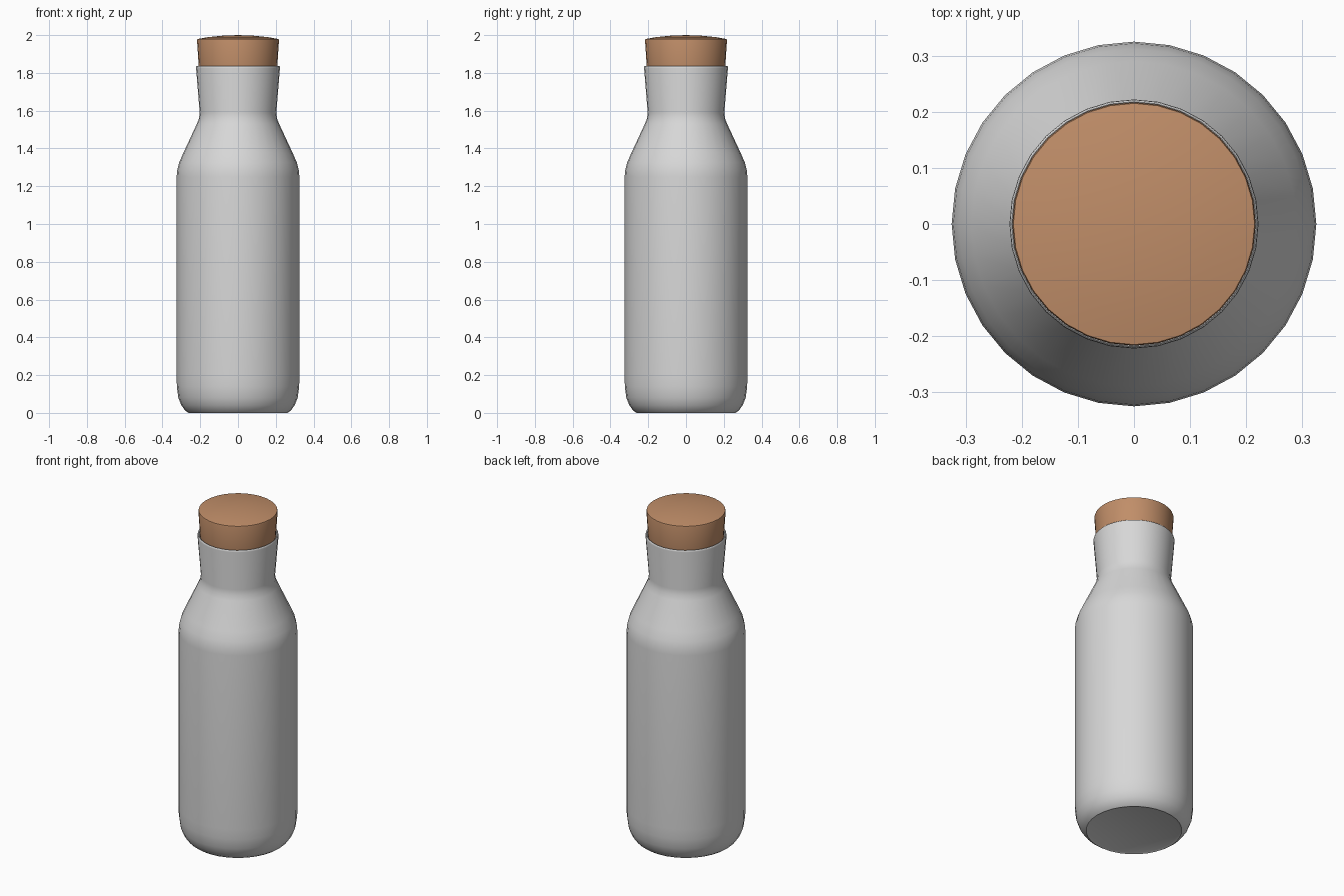
import bpy, bmesh, math

if "Cube" in bpy.data.objects:
    bpy.data.objects.remove(bpy.data.objects["Cube"])

SIDES = 32


def material(name, rgb):
    m = bpy.data.materials.new(name)
    m.diffuse_color = (*rgb, 1)
    m.use_nodes = True
    m.node_tree.nodes["Principled BSDF"].inputs["Base Color"].default_value = m.diffuse_color
    return m


def lathe(name, profile, mat, angle):
    """Revolve (radius, height) points about z; radius 0 makes a pole."""
    bm = bmesh.new()
    rings = []
    for r, z in profile:
        n = 1 if r == 0 else SIDES
        rings.append([bm.verts.new((r * math.cos(2 * math.pi * i / SIDES),
                                    r * math.sin(2 * math.pi * i / SIDES), z))
                      for i in range(n)])
    for a, b in zip(rings, rings[1:]):
        for i in range(SIDES):
            j = (i + 1) % SIDES
            loop = [a[i % len(a)], a[j % len(a)], b[j % len(b)], b[i % len(b)]]
            bm.faces.new(list(dict.fromkeys(loop)))
    bmesh.ops.recalc_face_normals(bm, faces=bm.faces)
    me = bpy.data.meshes.new(name)
    bm.to_mesh(me)
    bm.free()
    me.materials.append(mat)
    ob = bpy.data.objects.new(name, me)
    bpy.context.collection.objects.link(ob)
    bpy.ops.object.select_all(action='DESELECT')
    ob.select_set(True)
    bpy.context.view_layer.objects.active = ob
    bpy.ops.object.shade_smooth_by_angle(angle=math.radians(angle))
    return ob


steel = material("light_grey", (0.68, 0.68, 0.68))
cork = material("cork_brown", (0.53, 0.27, 0.14))

# Bottle: rounded base, straight body, shoulder, flared neck, thin lip, inner neck wall
lathe("bottle", [
    (0, 0.005), (0.25, 0.005), (0.262, 0), (0.280, 0.013), (0.300, 0.04),
    (0.316, 0.08), (0.324, 0.14), (0.325, 0.20), (0.325, 1.25), (0.322, 1.285),
    (0.312, 1.325), (0.290, 1.375), (0.218, 1.53), (0.207, 1.558), (0.203, 1.59),
    (0.222, 1.825), (0.221, 1.833), (0.218, 1.836), (0.213, 1.833),
    (0.210, 1.80), (0.193, 1.59), (0, 1.59)], steel, 40)

# Cork stopper: tapered plug with a slightly domed top
lathe("stopper", [
    (0, 1.65), (0.195, 1.65), (0.208, 1.835), (0.217, 1.972), (0.215, 1.979),
    (0.16, 1.989), (0.08, 1.997), (0, 2.0)], cork, 40)
